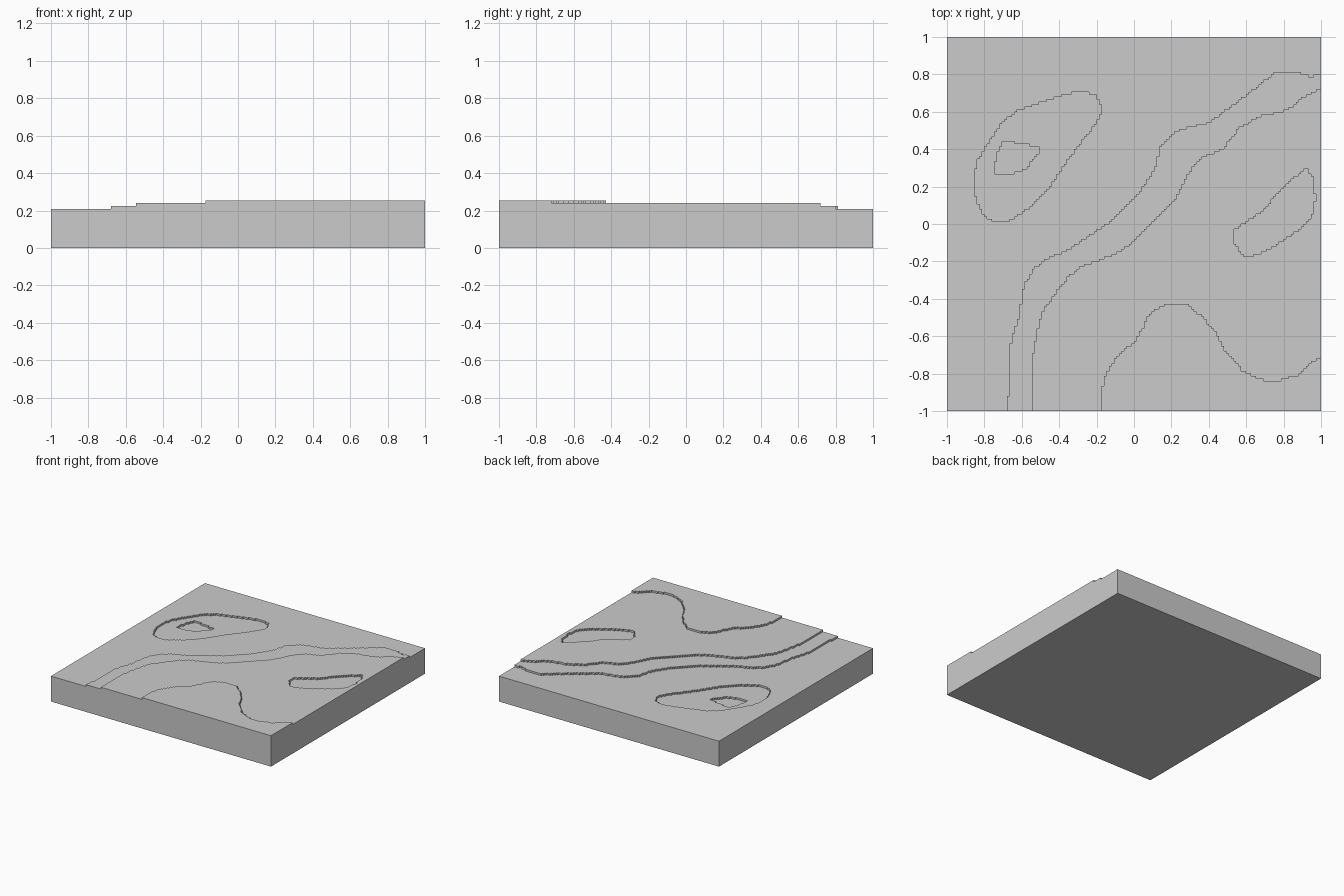
import bpy
import bmesh

default_cube = bpy.data.objects.get("Cube")
if default_cube:
    bpy.data.objects.remove(default_cube, do_unlink=True)

CELLS = 150      # terrain cells along each side
FLOOR = 0.179    # height of the deepest basin
STEP = 0.015     # height of one terrace

# Contour lines of the terraces, closed around the corner they rise toward
corner = [(1.1, -1.1)]
lower_slope = [(-.68, -1.1), (-.68, -1), (-.66, -.77), (-.66, -.64), (-.62, -.5), (-.59, -.33),
               (-.54, -.24), (-.46, -.18), (-.36, -.14), (-.25, -.07), (-.13, .01),
               (-.02, .12), (.06, .21), (.11, .3), (.14, .41), (.2, .48), (.26, .51),
               (.39, .54), (.52, .63), (.64, .72), (.75, .81), (.88, .81), (.94, .79),
               (1.1, .82)] + corner
middle_slope = [(-.54, -1.1), (-.54, -.7), (-.51, -.55), (-.49, -.47), (-.42, -.37),
                (-.35, -.28), (-.27, -.22), (-.18, -.19), (-.08, -.15), (.01, -.08),
                (.12, .03), (.23, .15), (.28, .26), (.35, .35), (.47, .4), (.57, .52),
                (.68, .58), (.82, .61), (.92, .69), (1, .73), (1.1, .76)] + corner
upper_slope = [(-.17, -1.1), (-.17, -.88), (-.15, -.8), (-.09, -.71), (.01, -.62),
               (.05, -.55), (.07, -.49), (.14, -.44), (.22, -.42), (.29, -.43),
               (.37, -.5), (.44, -.58), (.49, -.68), (.58, -.78), (.67, -.83),
               (.76, -.84), (.87, -.81), (.95, -.74), (1, -.71), (1.1, -.66)] + corner

# Closed outlines of the sunken basins
large_basin = [(-.75, .01), (-.81, .05), (-.85, .15), (-.86, .24), (-.84, .33), (-.78, .43),
               (-.7, .55), (-.62, .61), (-.5, .65), (-.38, .69), (-.29, .71), (-.2, .69),
               (-.17, .61), (-.2, .54), (-.28, .44), (-.37, .32), (-.42, .24), (-.5, .14),
               (-.6, .06), (-.67, .02)]
inner_basin = [(-.75, .28), (-.73, .38), (-.7, .44), (-.6, .43), (-.51, .41), (-.51, .37),
               (-.58, .3), (-.64, .27), (-.74, .27)]
small_basin = [(.59, -.18), (.54, -.1), (.54, -.03), (.62, .02), (.7, .08), (.76, .15),
               (.84, .23), (.92, .3), (.96, .24), (.97, .13), (.95, .03), (.88, -.03),
               (.78, -.1), (.69, -.15)]


def inside(point, outline):
    """Even-odd test of a point against a closed outline."""
    result = False
    previous = outline[-1]
    for current in outline:
        (ax, ay), (bx, by) = previous, current
        if (ay > point.y) != (by > point.y):
            if point.x < ax + (point.y - ay) * (bx - ax) / (by - ay):
                result = not result
        previous = current
    return result


def raise_faces(bm, faces, height, keep=False):
    """Extrude a region straight up and return its new top faces."""
    made = bmesh.ops.extrude_face_region(bm, geom=faces, use_keep_orig=keep)["geom"]
    verts = [g for g in made if isinstance(g, bmesh.types.BMVert)]
    bmesh.ops.translate(bm, verts=verts, vec=(0, 0, height))
    return [g for g in made if isinstance(g, bmesh.types.BMFace)]


# Solid base block, from a fine grid
bm = bmesh.new()
bmesh.ops.create_grid(bm, x_segments=CELLS, y_segments=CELLS, size=1)
top = raise_faces(bm, bm.faces[:], FLOOR, keep=True)

# Each terrace is (outline it fills or None for everywhere, basin left out or None)
terraces = [(None, inner_basin), (None, large_basin), (lower_slope, None),
            (middle_slope, small_basin), (upper_slope, None)]
for area, basin in terraces:
    chosen = []
    for face in top:
        centre = face.calc_center_median()
        if area and not inside(centre, area):
            continue
        if basin and inside(centre, basin):
            continue
        chosen.append(face)
    top = raise_faces(bm, chosen, STEP)

bmesh.ops.recalc_face_normals(bm, faces=bm.faces[:])
mesh = bpy.data.meshes.new("terraced_terrain")
bm.to_mesh(mesh)
bm.free()

# Plain grey material
grey = bpy.data.materials.new("light_grey")
grey.use_nodes = True
colour = (0.6, 0.6, 0.6, 1)
grey.diffuse_color = colour
grey.node_tree.nodes["Principled BSDF"].inputs["Base Color"].default_value = colour
mesh.materials.append(grey)

terrain = bpy.data.objects.new("terraced_terrain", mesh)
bpy.context.collection.objects.link(terrain)
